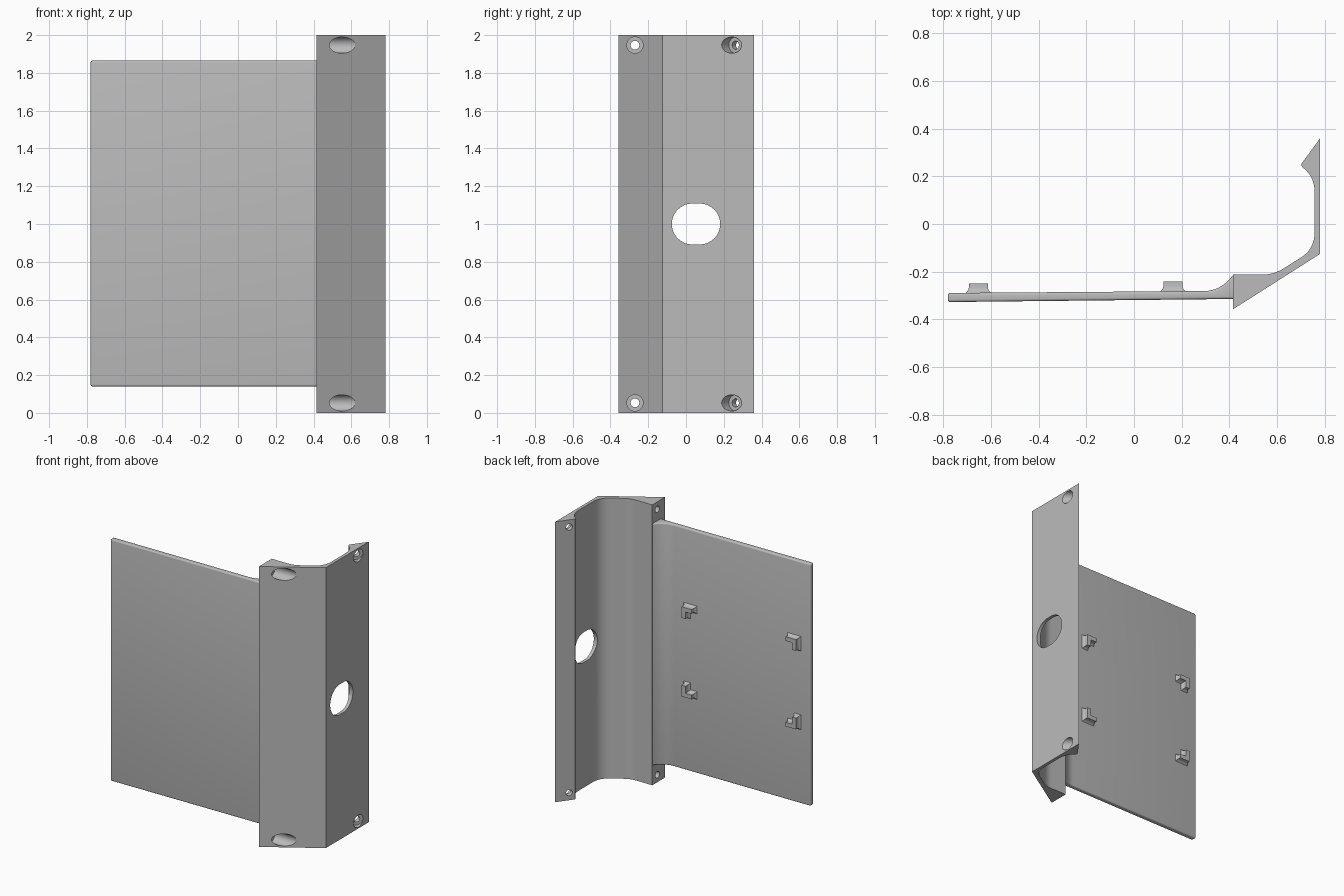
import bpy, bmesh, math
from mathutils import Vector

if "Cube" in bpy.data.objects:
    bpy.data.objects.remove(bpy.data.objects["Cube"], do_unlink=True)

grey = bpy.data.materials.new("plain grey")
grey.use_nodes = True
COLOUR = (0.5, 0.5, 0.5, 1)
grey.diffuse_color = COLOUR
for node in grey.node_tree.nodes:
    if node.type == 'BSDF_PRINCIPLED':
        node.inputs["Base Color"].default_value = COLOUR


def curve(a, c, b, n=10):
    """Points of a rounded corner from a to b, pulled towards c."""
    a, c, b = Vector(a), Vector(c), Vector(b)
    return [a * (1 - t) ** 2 + c * 2 * t * (1 - t) + b * t * t
            for t in (i / n for i in range(n + 1))]


def loft(rings):
    """Closed solid through rings of points."""
    bm = bmesh.new()
    loops = [[bm.verts.new(p) for p in ring] for ring in rings]
    n = len(loops[0])
    for lo, hi in zip(loops, loops[1:]):
        for i in range(n):
            j = (i + 1) % n
            bm.faces.new((lo[i], lo[j], hi[j], hi[i]))
    bm.faces.new(loops[0])
    bm.faces.new(loops[-1])
    bmesh.ops.recalc_face_normals(bm, faces=bm.faces)
    return bm


def finish(name, bm):
    mesh = bpy.data.meshes.new(name)
    bm.to_mesh(mesh)
    bm.free()
    ob = bpy.data.objects.new(name, mesh)
    mesh.materials.append(grey)
    bpy.context.collection.objects.link(ob)
    return ob


def activate(ob):
    bpy.ops.object.select_all(action='DESELECT')
    ob.select_set(True)
    bpy.context.view_layer.objects.active = ob


def smooth(ob):
    activate(ob)
    bpy.ops.object.shade_smooth_by_angle(angle=math.radians(30))


def cut(ob, bm):
    """Subtract a solid from an object."""
    cutter = finish("cutter", bm)
    cutter.hide_render = True
    activate(ob)
    mod = ob.modifiers.new("cut", 'BOOLEAN')
    mod.operation, mod.solver, mod.object = 'DIFFERENCE', 'EXACT', cutter
    bpy.ops.object.modifier_apply(modifier=mod.name)
    bpy.data.objects.remove(cutter, do_unlink=True)


def rod(start, axis, length, radius, stretch=0):
    """Round cutter in the horizontal plane, optionally stretched sideways."""
    start, axis = Vector(start), Vector(axis).normalized()
    side, up = Vector((-axis.y, axis.x, 0)), Vector((0, 0, 1))
    ring = []
    for i in range(40):
        a = math.tau * (i + 0.5) / 40
        s = radius * math.cos(a) + math.copysign(stretch, math.cos(a))
        ring.append(start + side * s + up * radius * math.sin(a))
    return loft([ring, [p + axis * length for p in ring]])


def extrude(profile, z0, z1):
    return loft([[(p[0], p[1], z) for p in profile] for z in (z0, z1)])


# Folded bracket with triangular flanges
profile = [(0.415, -0.357), (0.78, -0.125), (0.78, 0.36), (0.70, 0.25)]
profile += curve((0.705, 0.238), (0.757, 0.2), (0.757, 0.13))
profile += curve((0.757, -0.03), (0.757, -0.104), (0.70, -0.14))
profile += curve((0.63, -0.184), (0.586, -0.212), (0.54, -0.212))
profile += [(0.415, -0.212)]
bracket = finish("folded_bracket", extrude(profile, 0, 2))

# Oval window and counterbored screw holes
cut(bracket, rod((0.6, 0.053, 1), (1, 0, 0), 0.4, 0.108, 0.02))
slant = Vector((-0.11, 0.08, 0)).normalized()
mouth = Vector((0.78, 0.242, 0))
for z in (0.053, 1.947):
    up = Vector((0, 0, z))
    cut(bracket, rod((0.45, -0.27, z), (1, 0, 0), 0.3, 0.043))
    cut(bracket, rod((0.3, -0.27, z), (1, 0, 0), 0.3, 0.023))
    cut(bracket, rod(mouth + up + slant * 0.034, -slant, 0.2, 0.043))
    cut(bracket, rod(mouth + up + slant * 0.15, -slant, 0.2, 0.022))
smooth(bracket)

# Flat plate with rounded rim and a fillet into the bracket
profile = [(-0.78, -0.289), (-0.78, -0.327), (0.416, -0.314)]
profile += list(reversed(curve((0.29, -0.281), (0.365, -0.282), (0.416, -0.212))))
bm = extrude(profile, 0.14, 1.865)
rim = []
for e in bm.edges:
    a, b = (v.co for v in e.verts)
    at_joint = min(a.x, b.x) > 0.41
    level = abs(a.z - b.z) < 0.001
    if (level and not at_joint) or max(a.x, b.x) < -0.77:
        rim.append(e)
bmesh.ops.bevel(bm, geom=rim, offset=0.01, segments=4, profile=0.5,
                affect='EDGES', clamp_overlap=True)
smooth(finish("flat_plate", bm))

# Corner clips with flared feet
ARM, THICK = 0.08, 0.03


def clip(name, x, sx, z, sz, foot, top):
    rings = []
    for y, m in ((foot - 0.005, 0.018), (foot + 0.004, 0.008),
                 (foot + 0.013, 0.002), (foot + 0.02, 0), (top, 0)):
        o, l, t = -m, ARM + m, THICK + m
        corner = [(o, o), (l, o), (l, t), (t, t), (t, l), (o, l)]
        rings.append([(x + sx * u, y, z + sz * v) for u, v in corner])
    smooth(finish(name, loft(rings)))


for level, z, sz in (("upper", 1.32, -1), ("lower", 0.68, 1)):
    clip(level + "_left_clip", 0.203, -1, z, sz, -0.282, -0.24)
    clip(level + "_right_clip", -0.692, 1, z, sz, -0.288, -0.25)
